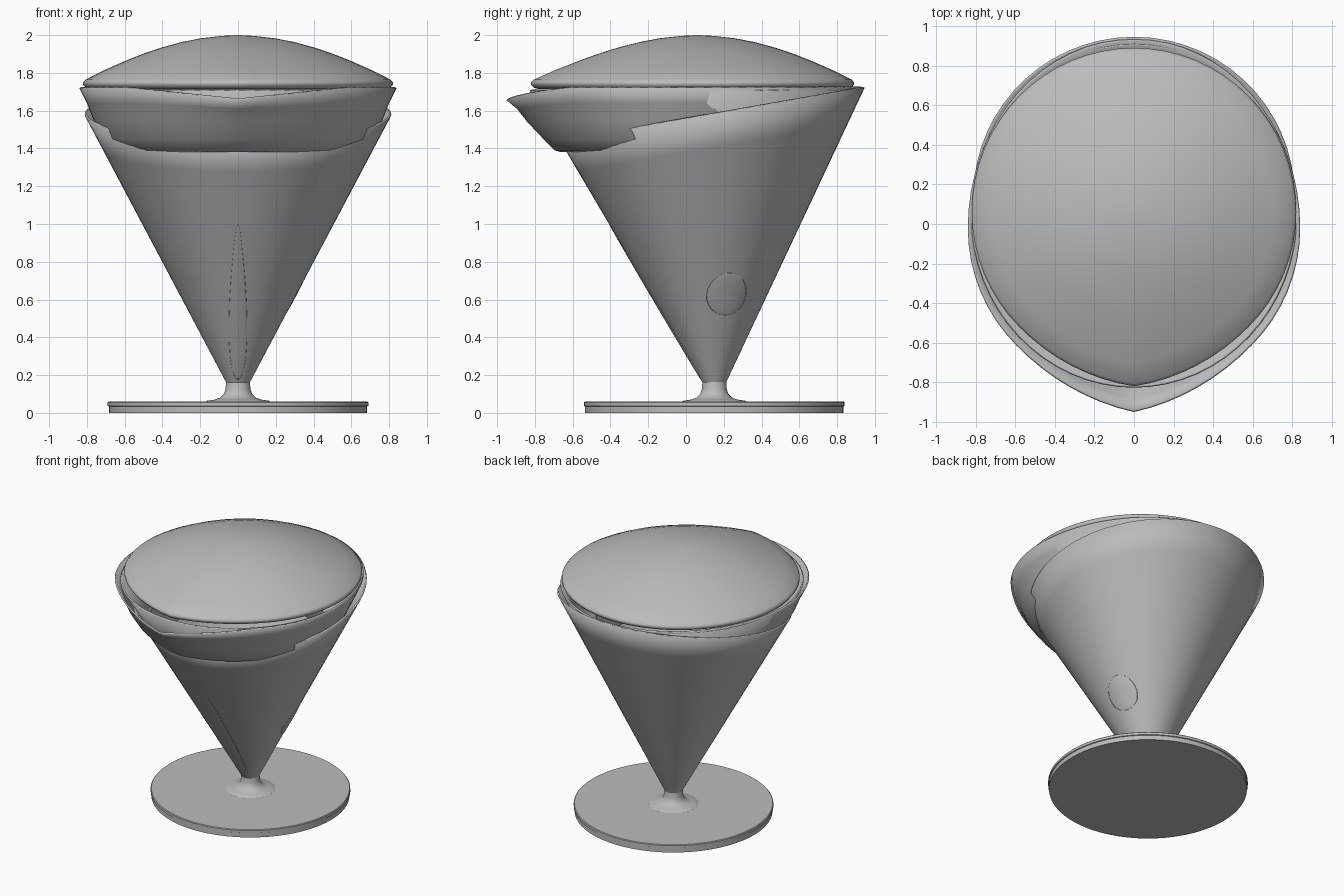
import bpy, bmesh
from math import sin, cos, pi, radians

cube = bpy.data.objects.get("Cube")
if cube:
    bpy.data.objects.remove(cube, do_unlink=True)

N = 64
AXIS_Y = 0.15  # stem and base are set back from the middle

grey = bpy.data.materials.new("plain grey")
grey.use_nodes = True
grey.diffuse_color = (0.5, 0.5, 0.5, 1)
grey.node_tree.nodes["Principled BSDF"].inputs["Base Color"].default_value = (0.5, 0.5, 0.5, 1)


def loft(name, rings, cap_bottom=False, cap_top=False, wall=0, angle=35):
    """Skin a stack of counter-clockwise rings, lowest first."""
    bm = bmesh.new()
    loops = [[bm.verts.new(p) for p in ring] for ring in rings]
    for low, high in zip(loops, loops[1:]):
        for i in range(N):
            j = (i + 1) % N
            bm.faces.new((low[i], low[j], high[j], high[i]))
    if cap_bottom:
        bm.faces.new(loops[0][::-1])
    if cap_top:
        bm.faces.new(loops[-1])
    mesh = bpy.data.meshes.new(name)
    bm.to_mesh(mesh)
    bm.free()
    mesh.materials.append(grey)
    ob = bpy.data.objects.new(name, mesh)
    bpy.context.collection.objects.link(ob)
    if wall:
        mod = ob.modifiers.new("wall", "SOLIDIFY")
        mod.thickness = wall
        mod.offset = -1
    bpy.ops.object.select_all(action="DESELECT")
    ob.select_set(True)
    bpy.context.view_layer.objects.active = ob
    bpy.ops.object.shade_smooth_by_angle(angle=radians(angle))


def angles():
    return [2 * pi * i / N for i in range(N)]


def circle(r, z):
    return [(r * cos(a), AXIS_Y + r * sin(a), z) for a in angles()]


def beak(a):
    """1 at the front tip, fading to 0 along the sides."""
    return max(0, 1 - abs(cos(a)) / 0.7) if sin(a) < 0 else 0


def spouted(z, cy, rx, back, front, spike=0, dip=0):
    """Oval ring, optionally drawn out to a pointed pouring lip at the front."""
    ring = []
    for a in angles():
        s = sin(a)
        y = cy + s * (back if s > 0 else front) - spike * beak(a) ** 1.4
        ring.append((rx * cos(a), y, z - dip * beak(a)))
    return ring


# Base: disc with a fine step round its edge
loft("base_disc", [circle(r, z) for r, z in (
    (0.684, 0), (0.684, 0.034), (0.69, 0.037), (0.69, 0.055), (0.685, 0.06))], True, True)

# Stem: flared foot rising to a narrow neck
loft("stem", [circle(r, z) for r, z in (
    (0.172, 0.058), (0.165, 0.064), (0.125, 0.07), (0.095, 0.08), (0.075, 0.1),
    (0.066, 0.125), (0.063, 0.165))], True, True)

# Cone body, leaning forward a little, with a slanted rim
LEAN, FLARE, FOOT, TILT = -0.06, 0.53, 0.062, 0.1736


def cone_point(a, t):
    s = sin(a)
    top = (1.397 + TILT * (AXIS_Y + FOOT * s)) / (1 - TILT * (LEAN + FLARE * s))
    h = top * t
    r = FOOT + FLARE * h
    return (r * cos(a), AXIS_Y + LEAN * h + r * s, 0.16 + h)


loft("cone_body", [[cone_point(a, t / 8) for a in angles()] for t in range(9)],
     cap_bottom=True, wall=0.012)

# Liner: thin inner cone with a level rim, seen inside the spout
loft("inner_liner", [spouted(1.2, 0.085, 0.58, 0.59, 0.59),
                     spouted(1.705, 0.053, 0.825, 0.86, 0.88)], wall=0.012)

# Collar: sits inside the cone at the back and juts out as a spout at the front
loft("spout_collar", [
    spouted(1.38, 0, 0.63, 0.6, 0.63, 0.03),
    spouted(1.39, 0, 0.66, 0.62, 0.66, 0.035),
    spouted(1.45, -0.005, 0.715, 0.71, 0.705, 0.045),
    spouted(1.55, -0.01, 0.765, 0.8, 0.765, 0.065, 0.01),
    spouted(1.64, -0.015, 0.8, 0.885, 0.8, 0.08, 0.03),
    spouted(1.72, -0.02, 0.84, 0.955, 0.84, 0.09, 0.065)], wall=0.012)

# Lid: shallow dome with a rounded edge, pointed towards the spout
lid_profile = ((0.96, 1.715), (0.985, 1.722), (1, 1.738), (1, 1.75), (0.985, 1.764),
               (0.87, 1.812), (0.73, 1.863), (0.6, 1.905), (0.49, 1.935),
               (0.36, 1.964), (0.24, 1.983), (0.1, 1.996), (0.01, 2))
loft("lid", [spouted(z, 0.06, 0.82 * f, 0.83 * f, 0.82 * f, 0.06 * f ** 2)
             for f, z in lid_profile], True, True, angle=50)


# Shallow raised marks on the cone: a slim tapering front rib and a round thumb spot
def raised_mark(name, a, low, high, half_width, lift, taper=0):
    bm = bmesh.new()
    bmesh.ops.create_uvsphere(bm, u_segments=24, v_segments=12, radius=1)
    for v in bm.verts:
        t = (low + high) / 2 + v.co.z * (high - low) / 2
        x, y, z = cone_point(a, t)
        side = v.co.x * half_width * (1 - taper * v.co.z)
        out = v.co.y * lift - side * side / (2 * (FOOT + FLARE * (z - 0.16)))
        v.co = (x - sin(a) * side + cos(a) * out, y + cos(a) * side + sin(a) * out, z)
    bmesh.ops.recalc_face_normals(bm, faces=bm.faces)
    mesh = bpy.data.meshes.new(name)
    bm.to_mesh(mesh)
    bm.free()
    mesh.materials.append(grey)
    mesh.polygons.foreach_set("use_smooth", [True] * len(mesh.polygons))
    bpy.context.collection.objects.link(bpy.data.objects.new(name, mesh))


raised_mark("front_rib", -pi / 2, 0.01, 0.655, 0.045, 0.005, taper=0.45)
raised_mark("side_thumb_spot", 0.32, 0.245, 0.4, 0.11, 0.005)
